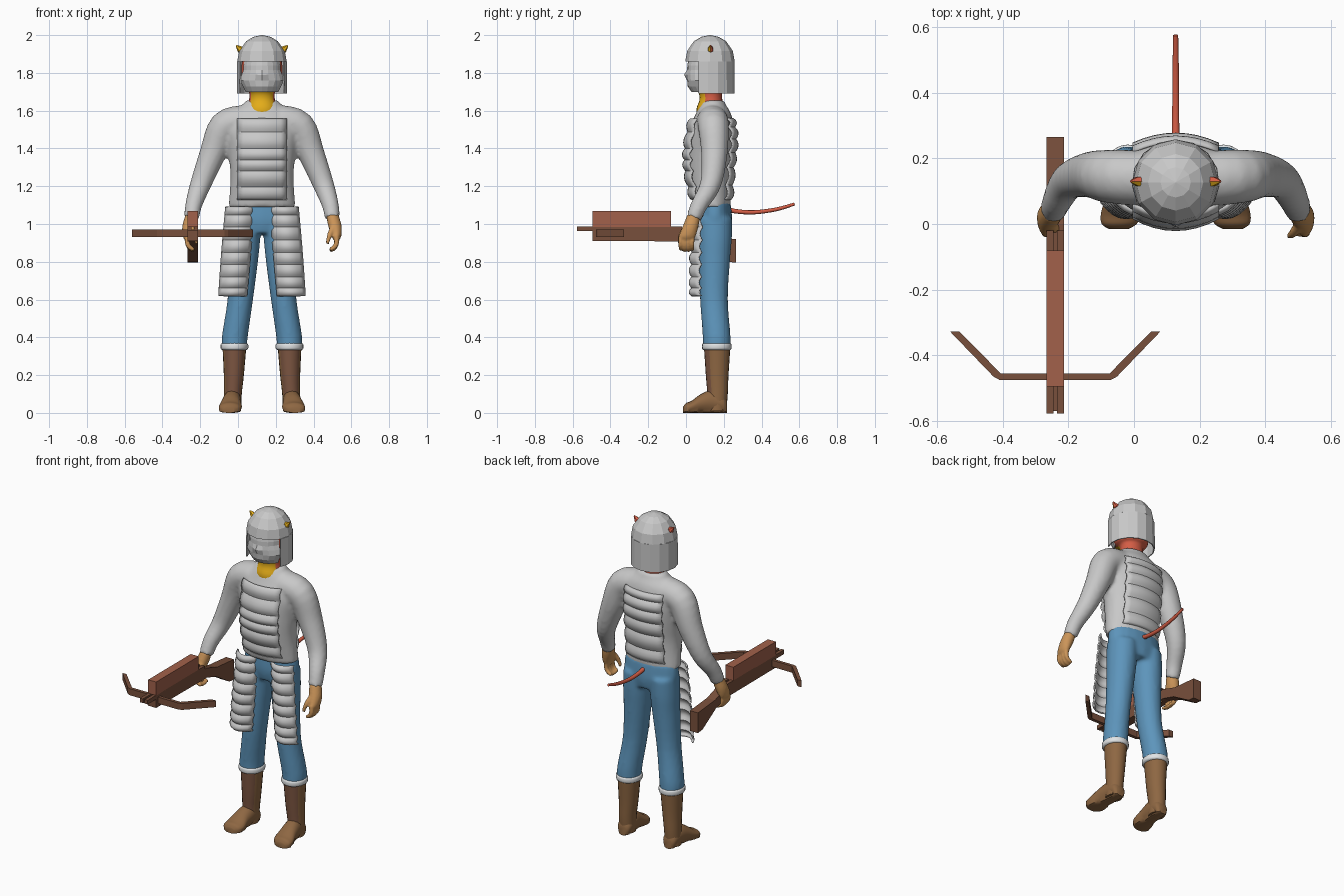
import bpy, bmesh, math
from mathutils import Vector

if "Cube" in bpy.data.objects:
    bpy.data.objects.remove(bpy.data.objects["Cube"])

CX = 0.127  # body centre line
X, Y, Z = Vector((1, 0, 0)), Vector((0, 1, 0)), Vector((0, 0, 1))


def material(name, *rgb):
    m = bpy.data.materials.new(name)
    m.diffuse_color = (*rgb, 1)
    m.use_nodes = True
    m.node_tree.nodes["Principled BSDF"].inputs["Base Color"].default_value = m.diffuse_color
    return m


GREY = material("steel_grey", 0.58, 0.58, 0.58)
WHITE = material("fur_white", 0.75, 0.77, 0.78)
BLUE = material("denim_blue", 0.11, 0.30, 0.50)
RED = material("scale_red", 0.66, 0.11, 0.06)
YELLOW = material("belly_yellow", 0.78, 0.42, 0.01)
TAN = material("glove_tan", 0.60, 0.30, 0.10)
BOOT = material("boot_brown", 0.27, 0.135, 0.055)
SHAFT = material("boot_dark_brown", 0.21, 0.095, 0.055)
WOOD = material("red_wood", 0.36, 0.12, 0.07)
DARK = material("dark_wood", 0.19, 0.08, 0.045)


def finish(bm, name, mats, x=CX, mirror=False, solid=0, remesh=0, smooth=True, rule=None, fix=True):
    if fix:
        bmesh.ops.recalc_face_normals(bm, faces=bm.faces)
    bm.normal_update()
    if rule:
        for f in bm.faces:
            f.material_index = rule(f)
    me = bpy.data.meshes.new(name)
    bm.to_mesh(me)
    bm.free()
    ob = bpy.data.objects.new(name, me)
    bpy.context.collection.objects.link(ob)
    ob.location.x = x
    for m in mats:
        me.materials.append(m)
    if smooth:
        bpy.ops.object.select_all(action='DESELECT')
        ob.select_set(True)
        bpy.context.view_layer.objects.active = ob
        bpy.ops.object.shade_smooth_by_angle(angle=math.radians(40))
    if solid:
        s = ob.modifiers.new("Solid", 'SOLIDIFY')
        s.thickness, s.offset = solid, 0
    if mirror:
        ob.modifiers.new("Mirror", 'MIRROR')
    if remesh:
        r = ob.modifiers.new("Blend", 'REMESH')
        r.mode, r.voxel_size, r.use_smooth_shade = 'VOXEL', remesh, True
        s = ob.modifiers.new("Relax", 'SMOOTH')
        s.factor, s.iterations = 0.5, 5
    return ob


def spline(rows, k=4):
    out, n = [], len(rows)
    for i in range(n - 1):
        a, b, c, d = (rows[min(max(i + j, 0), n - 1)] for j in (-1, 0, 1, 2))
        for s in range(k):
            t = s / k
            out.append(tuple(q + 0.5 * t * (r - p + t * (2*p - 5*q + 4*r - w + t * (3*(q - r) + w - p)))
                             for p, q, r, w in zip(a, b, c, d)))
    return out + [tuple(rows[-1])]


def loft(bm, rows, normal=None, ref=Y, n=20, k=4):
    """Closed tube through rows (x, y, z, radius_u, radius_v)."""
    rows = spline(rows, k) if k > 1 else rows
    rings = []
    for i, r in enumerate(rows):
        a, b = rows[max(i - 1, 0)], rows[min(i + 1, len(rows) - 1)]
        t = normal or (Vector(b[:3]) - Vector(a[:3])).normalized()
        u = t.cross(ref).normalized()
        v = t.cross(u)
        rings.append([bm.verts.new(Vector(r[:3]) + u * r[3] * math.cos(2 * math.pi * j / n)
                                   + v * r[4] * math.sin(2 * math.pi * j / n)) for j in range(n)])
    for p, q in zip(rings, rings[1:]):
        for j in range(n):
            bm.faces.new((p[j], p[(j + 1) % n], q[(j + 1) % n], q[j]))
    bm.faces.new(rings[0])
    bm.faces.new(rings[-1])


def grid(bm, pts):
    vs = [[bm.verts.new(p) for p in row] for row in pts]
    for a, b in zip(vs, vs[1:]):
        for j in range(len(a) - 1):
            bm.faces.new((a[j], a[j + 1], b[j + 1], b[j]))


# shirt: torso and both sleeves blended together
bm = bmesh.new()
loft(bm, [(0, .138, 1.09, .178, .098), (0, .125, 1.25, .167, .115), (0, .129, 1.38, .180, .124),
          (0, .135, 1.50, .20, .118), (0, .145, 1.58, .165, .095), (0, .142, 1.63, .105, .07),
          (0, .145, 1.655, .088, .058)], Z, n=28)
for s in (-1, 1):
    loft(bm, [(s * x, y, z, r, r) for x, y, z, r in (
        (.10, .14, 1.545, .085), (.20, .145, 1.515, .082), (.262, .15, 1.37, .070),
        (.325, .13, 1.21, .056), (.362, .07, 1.10, .045), (.372, .04, 1.03, .040))])
finish(bm, "shirt", [GREY], remesh=.012)

# trousers: hips and legs blended together
bm = bmesh.new()
loft(bm, [(0, .15, 1.12, .168, .085), (0, .153, 1.02, .174, .092), (0, .155, .95, .13, .08)], Z)
for s in (-1, 1):
    loft(bm, [(s * x, y, z, rx, ry) for x, y, z, rx, ry in (
        (.087, .153, 1.03, .084, .092), (.092, .153, .92, .083, .09), (.098, .15, .8, .077, .083),
        (.115, .148, .6, .068, .074), (.143, .162, .41, .069, .074), (.146, .163, .34, .066, .073))], Z)
finish(bm, "trousers", [BLUE], remesh=.011)

# boot cuffs, shafts and feet
bm = bmesh.new()
loft(bm, [(.146, .163, .333, .064, .07), (.146, .163, .341, .073, .078),
          (.146, .163, .362, .073, .078), (.146, .163, .370, .064, .07)], Z)
finish(bm, "boot_cuffs", [WHITE], mirror=True)
bm = bmesh.new()
loft(bm, [(.146, .165, .35, .063, .07), (.149, .165, .2, .053, .06),
          (.154, .167, .1, .047, .054), (.156, .163, .01, .045, .05)], Z)
finish(bm, "boot_shafts", [BOOT, SHAFT], mirror=True,
       rule=lambda f: int(f.normal.y < -.45 and f.calc_center_median().z > .08))
bm = bmesh.new()
loft(bm, [(x, y, h / 2, h / 2, w) for x, y, h, w in (
    (.155, .218, .06, .025), (.155, .20, .09, .042), (.157, .14, .12, .048), (.163, .08, .10, .052),
    (.167, .03, .064, .061), (.172, 0, .052, .053), (.174, -.015, .032, .03))], Y, X)
for v in bm.verts:  # flat sole
    v.co.z = max(0, v.co.z if v.co.z > .02 else v.co.z * .4)
finish(bm, "boot_feet", [BOOT], mirror=True)

# hands: palm, four curled fingers and thumb
bm = bmesh.new()
loft(bm, [(.372, .042, 1.05, .033, .035), (.386, .025, .99, .036, .042),
          (.395, .008, .94, .026, .045), (.392, .002, .92, .02, .040)], Z, n=14)
for i in range(4):
    y = -.028 + i * .021
    loft(bm, [(.393, y, .94, .014, .012), (.395, y - .002, .90, .014, .012),
              (.382, y - .001, .868 + abs(i - 1.5) * .006, .013, .011),
              (.358, y, .855 + abs(i - 1.5) * .006, .010, .009)], n=8)
loft(bm, [(.378, .0, .985, .017, .017), (.358, -.028, .94, .014, .014),
          (.345, -.036, .895, .009, .009)], n=8)
finish(bm, "hands", [TAN], mirror=True, remesh=.006)

# neck and head under the helmet, yellow throat
bm = bmesh.new()
loft(bm, [(0, .125, 1.56, .085, .065), (0, .128, 1.61, .082, .072), (0, .132, 1.66, .068, .06),
          (0, .128, 1.70, .07, .065), (0, .12, 1.725, .098, .095), (0, .123, 1.80, .108, .095),
          (0, .127, 1.88, .105, .09)], Z, n=24)
finish(bm, "neck_and_head", [RED, YELLOW],
       rule=lambda f: int(f.normal.y < -.5 or (f.calc_center_median().y < .09 and f.calc_center_median().z < 1.73
                                               and abs(f.calc_center_median().x) < .062)))

# horns poking through the helmet
bm = bmesh.new()
loft(bm, [(.095, .13, 1.92, .018, .016), (.118, .13, 1.925, .018, .016), (.136, .13, 1.945, .004, .004)], n=6, k=1)
finish(bm, "horns", [RED, YELLOW], mirror=True, smooth=False, rule=lambda f: int(f.normal.y < -.3))

# tail
bm = bmesh.new()
loft(bm, [(0, y, z, r, r) for y, z, r in (
    (.20, 1.085, .014), (.26, 1.068, .012), (.36, 1.062, .011), (.48, 1.078, .010), (.575, 1.106, .008))], ref=X, n=10)
finish(bm, "tail", [RED])


# helmet: faceted dome, neck guard and face mask
def shell(name, rows, a0, a1, n, nose=0):
    """Faceted wall from rows (z, radius_x, radius_y); angle 0 is the front."""
    bm = bmesh.new()
    pts = []
    for i, (z, rx, ry) in enumerate(rows):
        row = []
        for j in range(n + 1):
            a = math.radians(a0 + (a1 - a0) * j / n)
            push = nose if nose and i == 3 and j == n // 2 else 0
            row.append((rx * math.sin(a), .127 - ry * math.cos(a) - push, z))
        pts.append(row)
    grid(bm, pts)
    bmesh.ops.remove_doubles(bm, verts=bm.verts, dist=1e-4)
    finish(bm, name, [GREY], solid=.006, smooth=False)


shell("helmet_dome", [(1.86, .128, .128), (1.915, .118, .118), (1.965, .082, .084), (1.988, .045, .045),
                      (1.998, 0, 0)], 0, 360, 12)
shell("helmet_neck_guard", [(1.86, .129, .127), (1.69, .131, .128)], 62, 298, 10)
shell("face_mask", [(1.865, .098, .112), (1.84, .104, .117), (1.815, .104, .118), (1.79, .115, .12),
                    (1.76, .126, .118), (1.73, .108, .115), (1.70, .092, .095)], -66, 66, 8, nose=.014)


# banded armour
def lames(name, count, rows, out, recede, mirror=False):
    """Stacked bulging bands along rows (x, outer y, z, half width)."""
    bm = bmesh.new()
    path, pts = spline(rows, 8), []
    for i in range(count * 5 + 1):
        t = i / (count * 5) * (len(path) - 1)
        a = min(int(t), len(path) - 2)
        x, y, z, hw = (p + (q - p) * (t - a) for p, q in zip(path[a], path[a + 1]))
        bulge = .014 * (math.sin(math.pi * (i % 5) / 5) - 1)
        pts.append([(x + u / 4 * hw, y + out * (bulge - recede * (u / 4) ** 2), z) for u in range(-4, 5)])
    grid(bm, pts)
    finish(bm, name, [GREY], solid=.008, mirror=mirror)


lames("chest_plate", 6, [(0, .012, 1.557, .13), (0, -.016, 1.40, .13), (0, -.013, 1.28, .13),
                         (0, .018, 1.13, .13)], -1, .036)
lames("back_plate", 6, [(0, .262, 1.557, .13), (0, .276, 1.45, .13), (0, .262, 1.30, .13),
                        (0, .25, 1.13, .13)], 1, .03)
lames("thigh_plates", 8, [(.117, .03, 1.09, .075), (.137, .02, .85, .076), (.155, .018, .62, .074)],
      -1, .05, True)

# crossbow
BX = -.24


def box(name, mat, x, y0, y1, z0, z1, w):
    bm = bmesh.new()
    bmesh.ops.create_cube(bm, size=1)
    for v in bm.verts:
        v.co = (v.co.x * w, y0 + (v.co.y + .5) * (y1 - y0), z0 + (v.co.z + .5) * (z1 - z0))
    return finish(bm, name, [mat], x=x, smooth=False)


def extrude(name, pts, vec, mirror=False):
    bm = bmesh.new()
    f = bm.faces.new([bm.verts.new(p) for p in pts])
    r = bmesh.ops.extrude_face_region(bm, geom=[f])
    bmesh.ops.translate(bm, vec=vec, verts=[g for g in r["geom"] if isinstance(g, bmesh.types.BMVert)])
    finish(bm, name, [DARK], x=BX, mirror=mirror, smooth=False)


box("crossbow_top_rail", WOOD, BX, -.495, -.08, .985, 1.07, .054)
box("crossbow_groove", DARK, BX, -.57, -.025, .962, .972, .03)
for side in (-1, 1):
    box("crossbow_deck_rail", DARK, BX + side * .0165, -.577, -.02, .963, .988, .021)
extrude("crossbow_stock", [(-.027, y, z) for y, z in (
    (-.495, .91), (-.495, .966), (0, .968), (.10, .935), (.265, .92), (.265, .795),
    (.22, .80), (.09, .88), (0, .908))], (.054, 0, 0))
extrude("crossbow_bow", [(x, y, .93) for x, y in (
    (0, -.476), (.168, -.476), (.188, -.465), (.32, -.328), (.292, -.328), (.165, -.456), (0, -.456))],
    (0, 0, .04), True)
